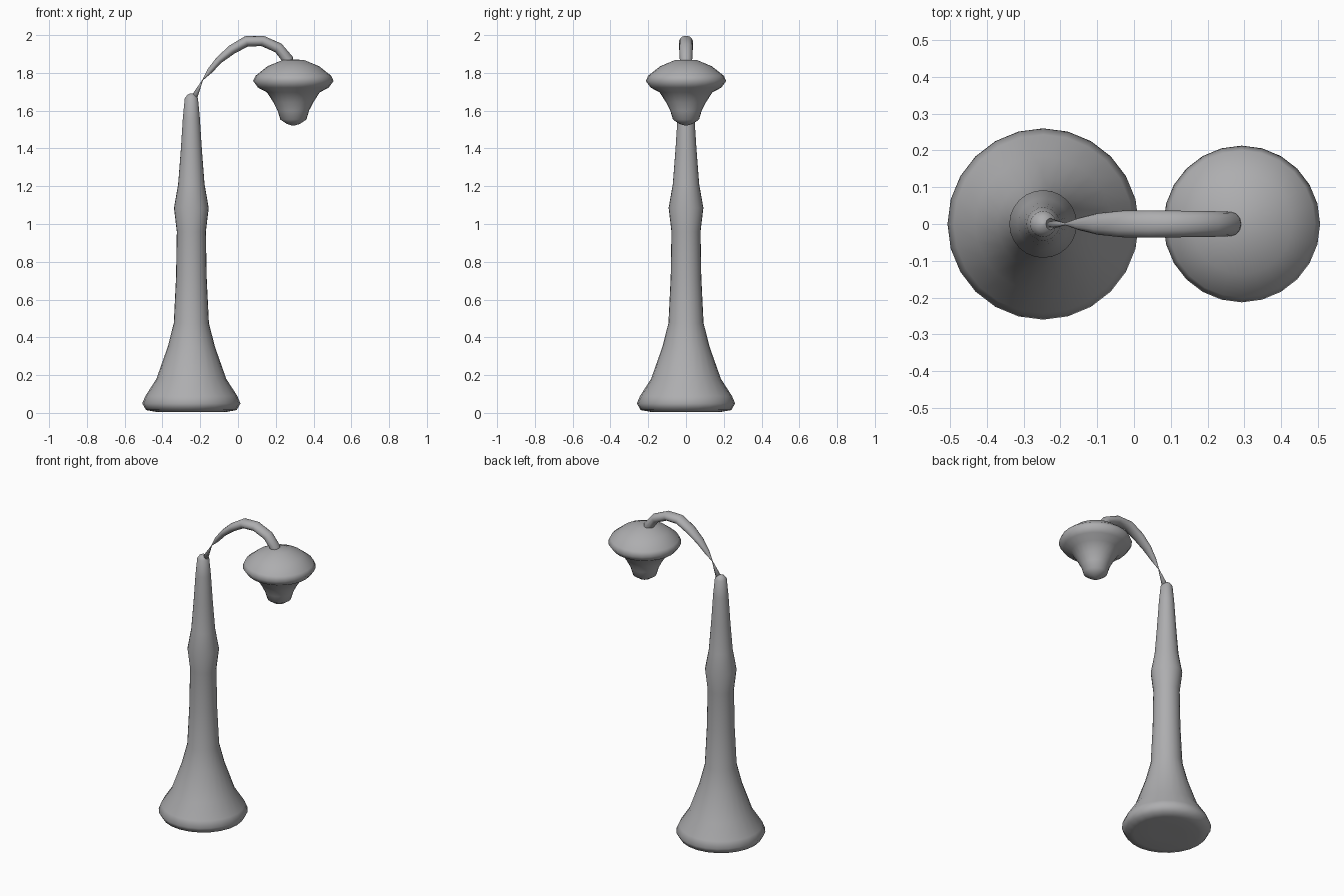
import bpy, bmesh
from math import sin, cos, pi
from mathutils import Vector

if "Cube" in bpy.data.objects:
    bpy.data.objects.remove(bpy.data.objects["Cube"])

grey = bpy.data.materials.new("plain grey")
grey.use_nodes = True
COLOUR = (0.42, 0.42, 0.43, 1)
grey.diffuse_color = COLOUR
grey.node_tree.nodes["Principled BSDF"].inputs["Base Color"].default_value = COLOUR


def loft(name, rings):
    """Skin a list of equal-length point rings, with capped ends."""
    bm = bmesh.new()
    rows = [[bm.verts.new(p) for p in ring] for ring in rings]
    n = len(rows[0])
    for a, b in zip(rows, rows[1:]):
        for i in range(n):
            j = (i + 1) % n
            bm.faces.new((a[i], a[j], b[j], b[i]))
    bm.faces.new(rows[0][::-1])
    bm.faces.new(rows[-1])
    bmesh.ops.recalc_face_normals(bm, faces=bm.faces)
    mesh = bpy.data.meshes.new(name)
    bm.to_mesh(mesh)
    bm.free()
    obj = bpy.data.objects.new(name, mesh)
    bpy.context.collection.objects.link(obj)
    mesh.materials.append(grey)
    mesh.shade_smooth()
    return obj


def lathe(name, x, profile, sides=24):
    """Turn a (radius, height) profile around a vertical axis at x."""
    turns = [2 * pi * i / sides for i in range(sides)]
    return loft(name, [[(x + r * cos(t), r * sin(t), z) for t in turns]
                       for r, z in profile])


def tube(name, path, sides=12):
    """Oval tube along (x, z, in-plane radius, sideways radius) stations."""
    rings = []
    for k, (x, z, r, w) in enumerate(path):
        a, b = path[max(k - 1, 0)], path[min(k + 1, len(path) - 1)]
        along = Vector((b[0] - a[0], 0, b[1] - a[1])).normalized()
        normal = Vector((-along.z, 0, along.x))
        ring = []
        for i in range(sides):
            t = 2 * pi * i / sides
            ring.append(Vector((x, 0, z)) + normal * r * cos(t)
                        + Vector((0, w * sin(t), 0)))
        rings.append(ring)
    return loft(name, rings)


# Flared post with a collar and rounded tip
lathe("post", -0.247, [
    (0.08, 0.008), (0.19, 0.006), (0.24, 0.015), (0.26, 0.05), (0.243, 0.09),
    (0.185, 0.18), (0.125, 0.35), (0.093, 0.475), (0.081, 0.72),
    (0.077, 0.96), (0.092, 1.085), (0.07, 1.21), (0.056, 1.39),
    (0.045, 1.56), (0.035, 1.665), (0.022, 1.683), (0.004, 1.692)])

# Curved arm, pinched near the post
tube("arm", [
    (-0.235, 1.665, 0.018, 0.018), (-0.187, 1.762, 0.002, 0.003),
    (-0.148, 1.812, 0.015, 0.017), (-0.10, 1.868, 0.019, 0.029),
    (-0.034, 1.922, 0.025, 0.036), (0.045, 1.967, 0.028, 0.037),
    (0.13, 1.969, 0.028, 0.036), (0.214, 1.932, 0.028, 0.035),
    (0.263, 1.872, 0.03, 0.033), (0.275, 1.80, 0.025, 0.025)])

# Domed shade flowing into the bulb below
lathe("lamp_head", 0.293, [
    (0.006, 1.521), (0.035, 1.53), (0.069, 1.553), (0.083, 1.60),
    (0.106, 1.645), (0.14, 1.697), (0.187, 1.722), (0.213, 1.757),
    (0.2, 1.785), (0.137, 1.835), (0.06, 1.867), (0.006, 1.872)])
